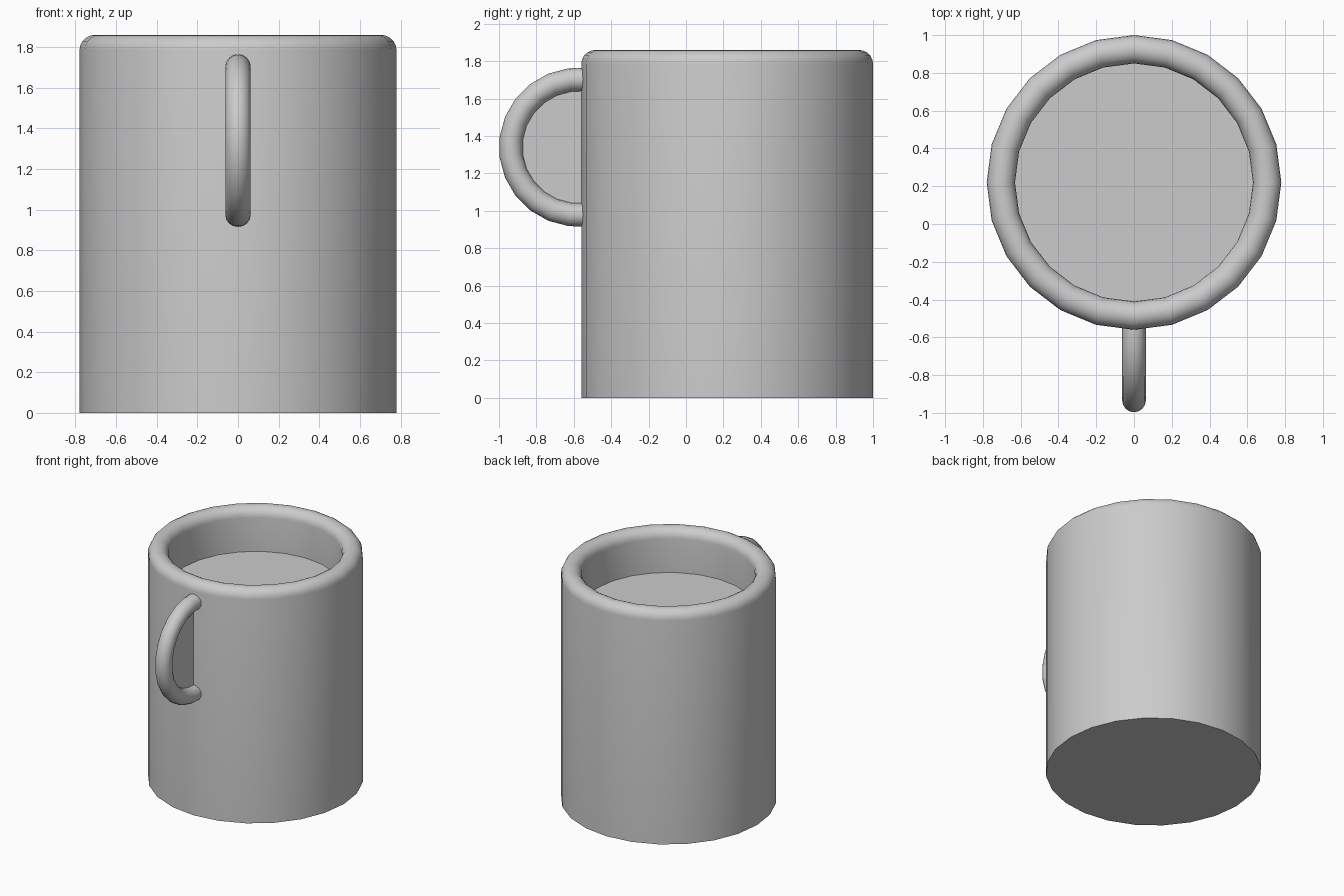
import bpy, bmesh
from math import sin, cos, pi, radians
from mathutils import Vector

cube = bpy.data.objects.get("Cube")
if cube:
    bpy.data.objects.remove(cube)

SIDES = 24
CENTRE_Y = 0.22
RADIUS, INNER, HEIGHT, FLOOR = 0.78, 0.63, 1.86, 1.515
LIP = (RADIUS - INNER) / 2

grey = bpy.data.materials.new("plain grey")
grey.use_nodes = True
colour = (0.6, 0.6, 0.6, 1)
grey.diffuse_color = colour
grey.node_tree.nodes["Principled BSDF"].inputs["Base Color"].default_value = colour


def finish(name, bm, smooth=True):
    bmesh.ops.recalc_face_normals(bm, faces=bm.faces)
    mesh = bpy.data.meshes.new(name)
    bm.to_mesh(mesh)
    bm.free()
    mesh.materials.append(grey)
    obj = bpy.data.objects.new(name, mesh)
    bpy.context.collection.objects.link(obj)
    if smooth:
        bpy.ops.object.select_all(action='DESELECT')
        obj.select_set(True)
        bpy.context.view_layer.objects.active = obj
        bpy.ops.object.shade_smooth_by_angle(angle=radians(35))
    return obj


def skin(rings):
    """Bridge closed rings of points in order and cap both ends."""
    bm = bmesh.new()
    loops = [[bm.verts.new(p) for p in ring] for ring in rings]
    for a, b in zip(loops, loops[1:]):
        for i in range(len(a)):
            j = (i + 1) % len(a)
            bm.faces.new((a[i], a[j], b[j], b[i]))
    bm.faces.new(loops[0][::-1])
    bm.faces.new(loops[-1])
    return bm


# Cup: outer wall, rounded lip, inner wall and raised inner floor
profile = [(RADIUS, 0)]
for i in range(11):
    t = pi * i / 10
    profile.append((RADIUS - LIP + LIP * cos(t), HEIGHT - LIP + LIP * sin(t)))
profile.append((INNER, FLOOR))
turns = [2 * pi * i / SIDES for i in range(SIDES)]
finish("cup_body", skin([[(r * cos(t), CENTRE_Y + r * sin(t), z) for t in turns]
                         for r, z in profile]))

# Handle: round tube along an arc with short straight ends into the wall
ARC_Y, ARC_Z, ARC_R, TUBE = -0.575, 1.34, 0.3625, 0.0625
WALL_Y = -0.55
path = []
for i in range(12):
    a = radians(82.5 - 15 * i)
    path.append((Vector((0, ARC_Y - ARC_R * cos(a), ARC_Z + ARC_R * sin(a))),
                 Vector((0, -cos(a), sin(a)))))
up = Vector((0, 0, 1))
path.insert(0, (Vector((0, WALL_Y, ARC_Z + ARC_R)), up))
path.append((Vector((0, WALL_Y, ARC_Z - ARC_R)), -up))
side = Vector((1, 0, 0))
tube_turns = [2 * pi * i / 16 for i in range(16)]
finish("handle", skin([[p + TUBE * (cos(t) * side + sin(t) * out) for t in tube_turns]
                       for p, out in path]))

# Thin web filling the handle opening
bm = bmesh.new()
bm.faces.new([bm.verts.new(p) for p, out in path])
finish("handle_web", bm, smooth=False)
